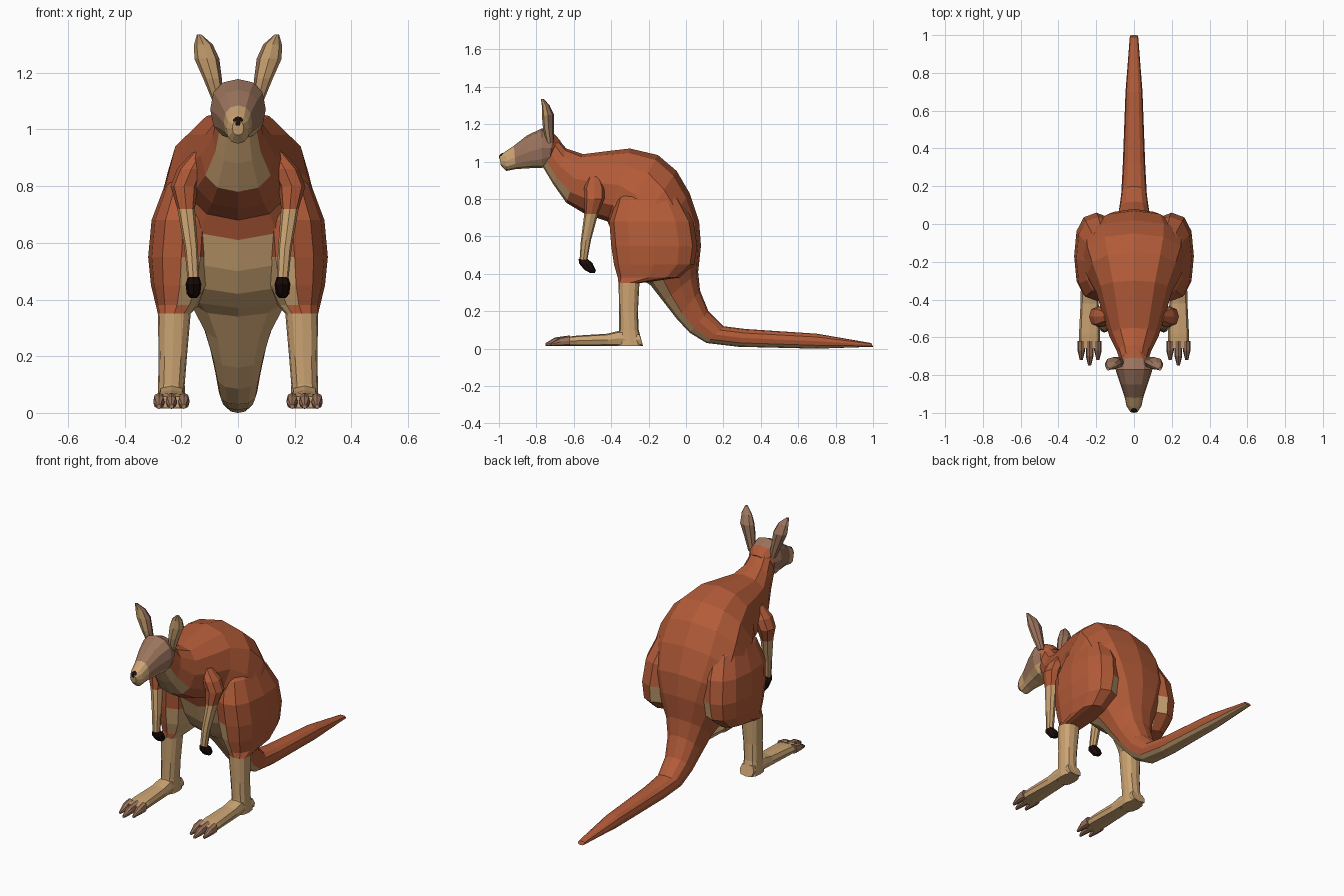
import bpy
import bmesh
import math
from mathutils import Vector

default_cube = bpy.data.objects.get("Cube")
if default_cube:
    bpy.data.objects.remove(default_cube, do_unlink=True)


def make_material(name, red, green, blue):
    material = bpy.data.materials.new(name)
    material.use_nodes = True
    colour = (red, green, blue, 1)
    material.diffuse_color = colour
    material.node_tree.nodes["Principled BSDF"].inputs["Base Color"].default_value = colour
    return material


FUR, CREAM, TAUPE, BLACK = range(4)
MATERIALS = [
    make_material("russet_fur", 0.45, 0.105, 0.04),
    make_material("cream_fur", 0.60, 0.37, 0.17),
    make_material("taupe_fur", 0.33, 0.175, 0.11),
    make_material("black_skin", 0.012, 0.004, 0.003),
]


def spine_rings(rows, x=0):
    """Rings spanning a top point and a bottom point: (y, z, y, z, half width)."""
    rings = []
    for top_y, top_z, low_y, low_z, width in rows:
        top, low = Vector((x, top_y, top_z)), Vector((x, low_y, low_z))
        rings.append(((top + low) / 2, Vector((width, 0, 0)), (top - low) / 2))
    return rings


def limb_rings(rows, side):
    """Level rings: (x, y, z, half width, half depth)."""
    return [(Vector((side * x, y, z)), Vector((rx, 0, 0)), Vector((0, ry, 0)))
            for x, y, z, rx, ry in rows]


def rounded(value, power):
    return math.copysign(abs(value) ** power, value)


def loft(name, rings, rule, sides=12, power=0.85):
    """Skin the rings; rule(segment, height on ring, normal, centre) picks the colour."""
    bm = bmesh.new()
    loops = []
    for centre, across, up in rings:
        loop = []
        for k in range(sides):
            angle = math.tau * k / sides
            offset = (across * rounded(math.cos(angle), power)
                      + up * rounded(math.sin(angle), power))
            loop.append(bm.verts.new(centre + offset))
        loops.append(loop)
    faces = []
    for segment, (one, two) in enumerate(zip(loops, loops[1:])):
        for k in range(sides):
            n = (k + 1) % sides
            face = bm.faces.new((one[k], one[n], two[n], two[k]))
            faces.append((face, segment, math.sin(math.tau * (k + 0.5) / sides)))
    faces.append((bm.faces.new(loops[0]), 0, 0))
    faces.append((bm.faces.new(loops[-1]), len(rings) - 2, 0))
    bmesh.ops.recalc_face_normals(bm, faces=bm.faces)
    for face, segment, height in faces:
        face.material_index = rule(segment, height, face.normal, face.calc_center_median())
    mesh = bpy.data.meshes.new(name)
    bm.to_mesh(mesh)
    bm.free()
    for material in MATERIALS:
        mesh.materials.append(material)
    obj = bpy.data.objects.new(name, mesh)
    bpy.context.collection.objects.link(obj)
    return obj


def plain(colour):
    return lambda segment, height, normal, centre: colour


# Body and tail: pale throat, russet chest, pale belly and underside of the tail
def body_colour(segment, height, normal, centre):
    underside = height < -0.6
    return CREAM if underside and segment not in (2, 3, 4) else FUR


loft("body_and_tail", spine_rings([
    (-0.70, 1.14, -0.77, 0.98, 0.07),
    (-0.64, 1.07, -0.71, 0.88, 0.09),
    (-0.55, 1.04, -0.64, 0.78, 0.13),
    (-0.43, 1.055, -0.54, 0.72, 0.165),
    (-0.30, 1.07, -0.42, 0.68, 0.20),
    (-0.15, 1.035, -0.39, 0.61, 0.25),
    (-0.05, 0.95, -0.35, 0.50, 0.28),
    (0.02, 0.83, -0.30, 0.42, 0.285),
    (0.07, 0.68, -0.24, 0.37, 0.25),
    (0.08, 0.55, -0.19, 0.34, 0.19),
    (0.065, 0.41, -0.12, 0.25, 0.13),
    (0.075, 0.31, -0.05, 0.16, 0.10),
    (0.12, 0.20, 0.02, 0.085, 0.08),
    (0.20, 0.12, 0.11, 0.03, 0.068),
    (0.32, 0.105, 0.28, 0.01, 0.06),
    (0.70, 0.08, 0.70, 0, 0.045),
    (0.99, 0.03, 1, 0.01, 0.022),
]), body_colour)


# Head: pale muzzle and jaw, russet nape
def head_colour(segment, height, normal, centre):
    if segment < 2 or (height < -0.6 and segment < 5):
        return CREAM
    return FUR if segment >= 5 else TAUPE


loft("head", spine_rings([
    (-0.998, 1.03, -0.99, 0.98, 0.02),
    (-0.965, 1.055, -0.96, 0.95, 0.04),
    (-0.92, 1.085, -0.91, 0.96, 0.05),
    (-0.85, 1.14, -0.83, 0.965, 0.075),
    (-0.77, 1.178, -0.77, 0.965, 0.098),
    (-0.71, 1.155, -0.73, 0.99, 0.085),
    (-0.67, 1.11, -0.70, 1.04, 0.045),
]), head_colour)

# Nose
bpy.ops.mesh.primitive_ico_sphere_add(subdivisions=2, radius=0.021, location=(0, -0.979, 1.025))
nose = bpy.context.object
nose.name = "nose"
nose.data.materials.append(MATERIALS[BLACK])

for side, label in ((1, "left"), (-1, "right")):

    # Ear: pale inside, taupe back
    loft(label + "_ear", limb_rings([
        (0.07, -0.725, 1.10, 0.02, 0.02),
        (0.09, -0.735, 1.18, 0.033, 0.03),
        (0.11, -0.738, 1.25, 0.044, 0.033),
        (0.122, -0.75, 1.30, 0.033, 0.021),
        (0.137, -0.768, 1.335, 0.008, 0.008),
    ], side), lambda segment, height, normal, centre:
        CREAM if normal.y < -0.2 and normal.x * side > -0.5 else TAUPE, sides=8, power=1)

    # Thigh and shin: russet thigh with pale inner face, pale shin
    def leg_colour(segment, height, normal, centre):
        inner = normal.x * side < -0.3 and centre.z < 0.6
        return CREAM if inner or centre.z < 0.36 else FUR

    loft(label + "_leg", limb_rings([
        (0.15, -0.21, 0.87, 0.05, 0.08),
        (0.17, -0.20, 0.80, 0.09, 0.17),
        (0.19, -0.185, 0.68, 0.115, 0.225),
        (0.20, -0.17, 0.55, 0.117, 0.23),
        (0.205, -0.17, 0.45, 0.102, 0.215),
        (0.215, -0.20, 0.38, 0.075, 0.165),
        (0.225, -0.305, 0.35, 0.058, 0.056),
        (0.23, -0.307, 0.20, 0.05, 0.05),
        (0.235, -0.305, 0.10, 0.047, 0.052),
        (0.235, -0.30, 0.015, 0.05, 0.07),
    ], side), leg_colour, power=0.8)

    # Foot with three toes
    loft(label + "_foot", spine_rings([
        (-0.25, 0.08, -0.23, 0.015, 0.045),
        (-0.36, 0.095, -0.36, 0.015, 0.047),
        (-0.42, 0.08, -0.42, 0.015, 0.048),
        (-0.58, 0.07, -0.58, 0.015, 0.056),
        (-0.66, 0.06, -0.66, 0.015, 0.056),
    ], side * 0.235), plain(CREAM), sides=8, power=0.6)
    for toe, offset, tip in (("inner", -0.044, -0.72), ("middle", 0, -0.75), ("outer", 0.044, -0.72)):
        loft(label + "_" + toe + "_toe", spine_rings([
            (-0.62, 0.071, -0.62, 0.014, 0.02),
            (tip + 0.05, 0.06, tip + 0.05, 0.015, 0.02),
            (tip, 0.03, tip, 0.015, 0.008),
        ], side * (0.235 + offset)), plain(TAUPE), sides=8)

    # Arm: russet upper arm, pale forearm
    loft(label + "_arm", limb_rings([
        (0.13, -0.49, 0.92, 0.03, 0.03),
        (0.165, -0.49, 0.86, 0.05, 0.055),
        (0.19, -0.49, 0.80, 0.048, 0.053),
        (0.183, -0.507, 0.72, 0.031, 0.037),
        (0.165, -0.535, 0.58, 0.024, 0.027),
        (0.157, -0.55, 0.46, 0.02, 0.02),
    ], side), lambda segment, height, normal, centre: CREAM if segment >= 3 else FUR, sides=8)

    # Paw
    loft(label + "_paw", limb_rings([
        (0.157, -0.55, 0.48, 0.02, 0.025),
        (0.157, -0.535, 0.455, 0.028, 0.036),
        (0.157, -0.512, 0.42, 0.024, 0.03),
        (0.157, -0.50, 0.405, 0.012, 0.013),
    ], side), plain(BLACK), sides=8)
